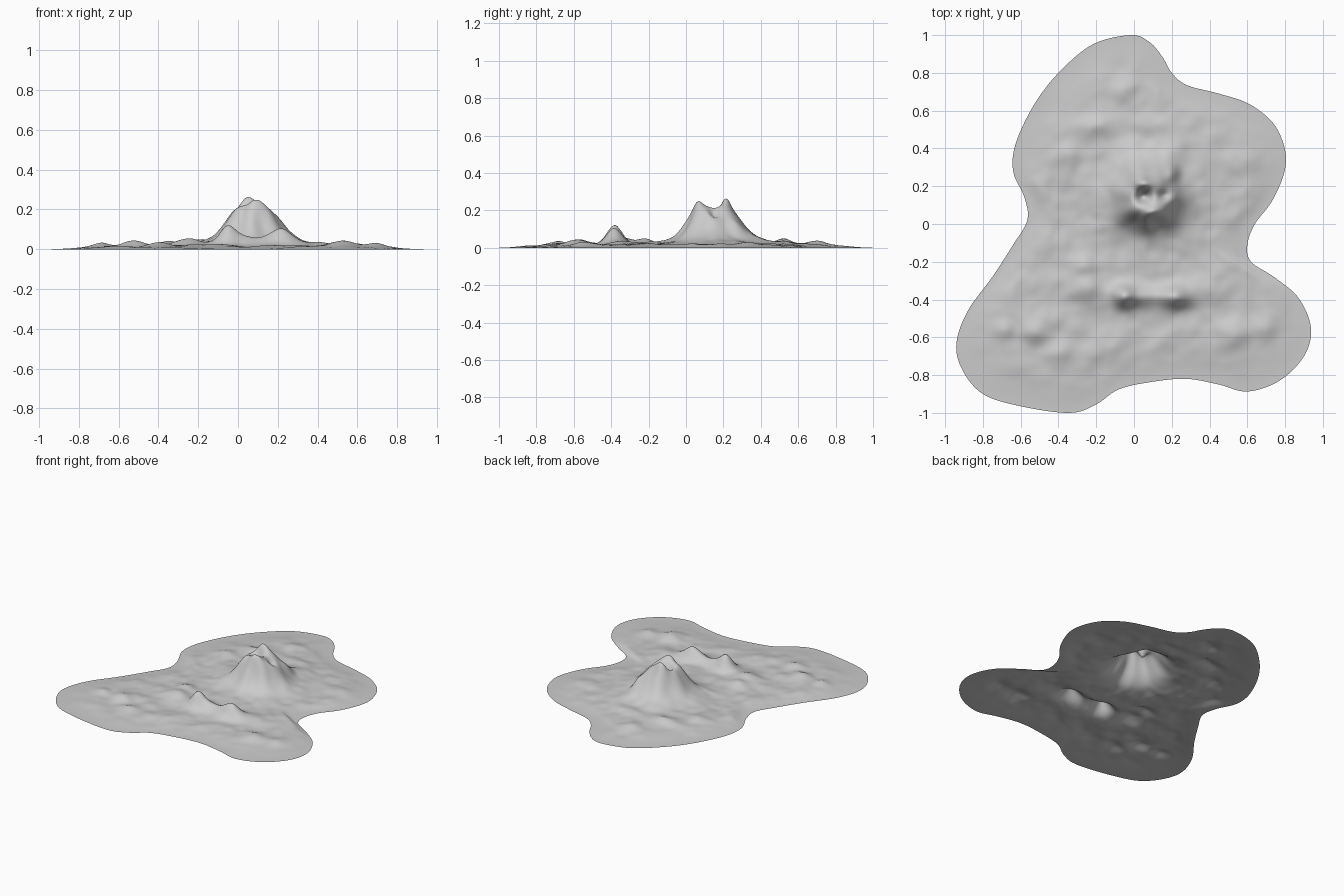
import bpy, bmesh, math
from mathutils import Vector, noise

# coastline control points, clockwise from the north tip
COAST = [(-0.02, 1.0), (0.08, 0.965), (0.15, 0.885), (0.20, 0.80), (0.28, 0.735), (0.45, 0.69),
         (0.61, 0.635), (0.74, 0.53), (0.80, 0.39), (0.795, 0.27), (0.73, 0.12), (0.64, 0.0),
         (0.60, -0.11), (0.62, -0.20), (0.74, -0.28), (0.87, -0.39), (0.937, -0.55),
         (0.90, -0.70), (0.77, -0.83), (0.60, -0.887), (0.45, -0.85), (0.28, -0.82),
         (0.10, -0.835), (-0.08, -0.875), (-0.20, -0.955), (-0.34, -1.0), (-0.60, -0.965),
         (-0.80, -0.90), (-0.91, -0.77), (-0.94, -0.63), (-0.88, -0.46), (-0.75, -0.28),
         (-0.64, -0.11), (-0.565, 0.02), (-0.58, 0.14), (-0.64, 0.28), (-0.625, 0.43),
         (-0.53, 0.63), (-0.40, 0.80), (-0.22, 0.95)]

# hills and hollows: x, y, radius x, radius y, height
HILLS = [(-0.05, -0.38, 0.055, 0.06, 0.075), (0.22, -0.385, 0.07, 0.06, 0.065),
         (0.08, -0.38, 0.17, 0.055, 0.045), (-0.25, -0.33, 0.09, 0.07, 0.035),
         (-0.27, -0.22, 0.07, 0.05, 0.025), (0.40, -0.33, 0.08, 0.07, 0.02),
         (-0.53, -0.57, 0.07, 0.05, 0.026), (-0.68, -0.56, 0.05, 0.05, 0.018),
         (-0.40, -0.68, 0.06, 0.05, 0.018), (0.55, -0.58, 0.09, 0.06, 0.022),
         (0.70, -0.56, 0.06, 0.06, 0.018), (-0.20, 0.52, 0.10, 0.05, 0.03),
         (-0.34, 0.36, 0.06, 0.06, 0.02), (-0.06, 0.70, 0.06, 0.06, 0.022),
         (0.10, 0.52, 0.12, 0.05, 0.018), (0.62, 0.33, 0.08, 0.10, 0.014)]
SUMMIT = [(0.10, 0.06, 0.045, 0.03, 0.035), (0.05, 0.215, 0.05, 0.03, 0.045),
          (0.05, 0.145, 0.04, 0.035, -0.07), (0.16, 0.15, 0.035, 0.03, -0.045),
          (0.20, 0.26, 0.035, 0.05, 0.03)]


def smooth_loop(points, steps):
    """Closed Catmull-Rom curve through the points."""
    p = [Vector(q) for q in points]
    n, out = len(p), []
    for i in range(n):
        a, b, c, d = p[i - 1], p[i], p[(i + 1) % n], p[(i + 2) % n]
        for s in range(steps):
            t = s / steps
            out.append(0.5 * (2 * b + (c - a) * t + (2 * a - 5 * b + 4 * c - d) * t ** 2
                              + (3 * b - a - 3 * c + d) * t ** 3))
    return out


def bumps(table, x, y):
    return sum(h * math.exp(-((x - cx) / rx) ** 2 - ((y - cy) / ry) ** 2)
               for cx, cy, rx, ry, h in table)


def height(x, y, r):
    # shoreline fade
    t = min(1, (1 - r) / 0.3)
    fade = t * t * (3 - 2 * t)
    # rolling ground
    ground = 0.017 + 0.011 * noise.noise((x * 7, y * 7, 3.1)) + 0.005 * noise.noise((x * 15, y * 15, 7.7))
    # steep-sided main mountain with gullies
    dx, dy = x - 0.075, y - 0.13
    ang = math.atan2(dy, dx)
    gully = 1 + 0.04 * math.sin(7 * ang + 0.6)
    d = math.hypot(dx / 0.155, dy / (0.185 if dy > 0 else 0.135)) / gully
    mountain = 0.21 / (1 + d ** 4)
    return fade * (ground + bumps(HILLS, x, y)) + (mountain + bumps(SUMMIT, x, y)) * min(1, t * 2)


# island: concentric rings of the coastline lifted into terrain
coast = smooth_loop(COAST, 7)
RINGS = 90
bm = bmesh.new()
centre = bm.verts.new((0, 0, height(0, 0, 0)))
rings = []
for k in range(1, RINGS + 1):
    r = k / RINGS
    rings.append([bm.verts.new((c.x * r, c.y * r, max(0, height(c.x * r, c.y * r, r)))) for c in coast])
n = len(coast)
for i in range(n):
    j = (i + 1) % n
    bm.faces.new((centre, rings[0][j], rings[0][i]))
    for a, b in zip(rings, rings[1:]):
        bm.faces.new((a[i], a[j], b[j], b[i]))
for f in bm.faces:
    f.smooth = True
me = bpy.data.meshes.new("island_terrain")
bm.to_mesh(me)
bm.free()
island = bpy.data.objects.new("island_terrain", me)
bpy.context.collection.objects.link(island)
